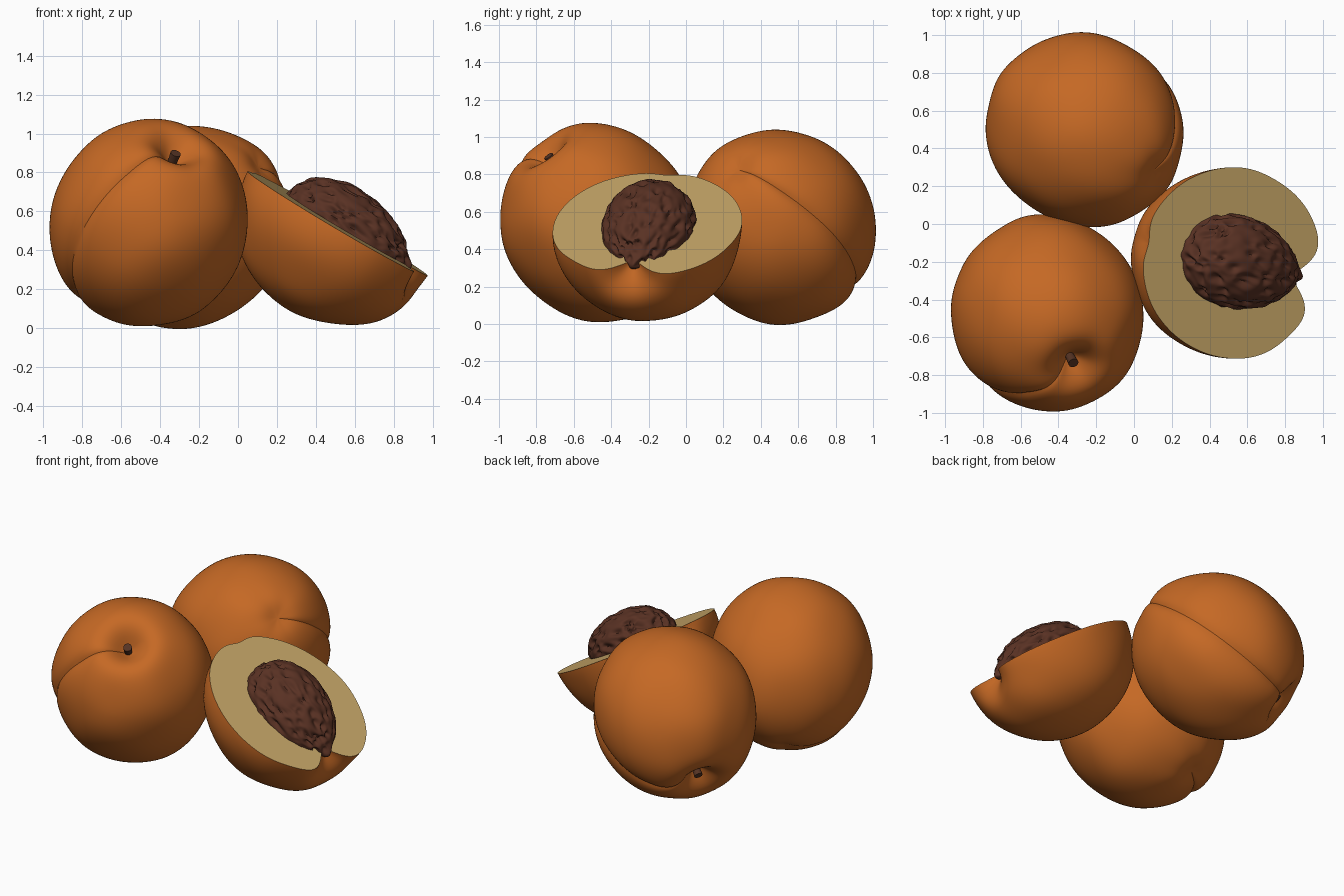
import bpy, bmesh, math
from mathutils import Vector, Matrix, noise

if "Cube" in bpy.data.objects:
    bpy.data.objects.remove(bpy.data.objects["Cube"])


def material(name, rgb):
    m = bpy.data.materials.new(name)
    m.diffuse_color = (*rgb, 1)
    m.use_nodes = True
    m.node_tree.nodes["Principled BSDF"].inputs["Base Color"].default_value = m.diffuse_color
    return m


SKIN = material("orange skin", (0.56, 0.14, 0.018))
FLESH = material("cream flesh", (0.58, 0.39, 0.14))
STONE = material("brown stone", (0.10, 0.031, 0.017))
STALK = material("dark stalk", (0.09, 0.033, 0.017))


def frame(centre, axis, side):
    # local z = stalk axis, local x = seam side
    z = Vector(axis).normalized()
    x = Vector(side)
    x = (x - z * x.dot(z)).normalized()
    y = z.cross(x)
    m = Matrix((x, y, z)).transposed().to_4x4()
    m.translation = Vector(centre)
    return m


def finish(name, bm, matrix, mats, angle=40):
    me = bpy.data.meshes.new(name)
    bm.to_mesh(me)
    bm.free()
    me.transform(matrix)
    ob = bpy.data.objects.new(name, me)
    bpy.context.collection.objects.link(ob)
    for m in mats:
        me.materials.append(m)
    bpy.ops.object.select_all(action='DESELECT')
    ob.select_set(True)
    bpy.context.view_layer.objects.active = ob
    bpy.ops.object.shade_smooth_by_angle(angle=math.radians(angle))
    return ob


def fruit_mesh(seed):
    # egg-round body with stalk hollow, tip dimple, seam and soft lumps
    bm = bmesh.new()
    bmesh.ops.create_uvsphere(bm, u_segments=128, v_segments=80, radius=1)
    for v in bm.verts:
        d = v.co.normalized()
        t = math.acos(max(-1, min(1, d.z)))
        phi = math.atan2(d.y, d.x)
        s = math.sin(t)
        k = 1 - 0.29 * math.exp(-(t / 0.25) ** 2)
        k -= 0.05 * math.exp(-((math.pi - t) / 0.17) ** 2)
        k -= 0.055 * math.exp(-abs(phi) / 0.12) * min(1, s * 1.6)
        k += 0.006 * s * math.cos(6 * phi + seed)
        k += 0.02 * noise.noise(d * 1.8 + Vector((seed, 0, 0)))
        v.co = Vector((d.x * 0.505, d.y * 0.505, d.z * 0.55)) * k
    return bm


def stalk(name, matrix):
    bm = bmesh.new()
    bmesh.ops.create_cone(bm, cap_ends=True, segments=16, radius1=0.02,
                          radius2=0.027, depth=0.13,
                          matrix=Matrix.Translation((0, 0, 0.40)))
    finish(name, bm, matrix, [STALK])


# two whole fruits
for label, centre, axis, seam, seed in (
        ("front", (-0.46, -0.475, 0.54), (0.30, -0.56, 0.77), (-0.75, -0.64, -0.18), 1.3),
        ("back", (-0.26, 0.50, 0.52), (-0.69, 0.42, -0.58), (0.65, 0.72, -0.23), 4.7)):
    m = frame(centre, axis, seam)
    finish(label + "_fruit", fruit_mesh(seed), m, [SKIN])
    stalk(label + "_stalk", m)

# halved fruit: cut along the stalk axis and capped with flesh
half = frame((0.52, -0.205, 0.53), (0.85, -0.2, -0.51), (0.51, -0.05, 0.86))
bm = fruit_mesh(2.2)
cut = bmesh.ops.bisect_plane(bm, geom=bm.verts[:] + bm.edges[:] + bm.faces[:],
                             plane_co=(0.001, 0, 0), plane_no=(1, 0, 0),
                             clear_outer=True)
rim = [e for e in bm.edges if e.is_boundary]
cap = bmesh.ops.contextual_create(bm, geom=rim)["faces"]
for f in cap:
    f.material_index = 1
    f.normal_update()
    if f.normal.x < 0:
        f.normal_flip()
finish("half_fruit", bm, half, [SKIN, FLESH])

# stone: pointed oval pitted with long hollows
bm = bmesh.new()
bmesh.ops.create_uvsphere(bm, u_segments=160, v_segments=110, radius=1)
for v in bm.verts:
    d = v.co.normalized()
    t = math.acos(max(-1, min(1, d.z)))
    p = Vector((d.x * 4.6, d.y * 4.6, d.z * 3.4))
    p += 0.5 * noise.noise_vector(d * 2.5)
    near = noise.voronoi(p)[0]
    k = 1.04 - 0.13 * math.exp(-(near[0] / 0.36) ** 2)
    k += 0.03 * noise.noise(d * 5)
    taper = 1 - 0.10 * d.z
    v.co = Vector((d.x * 0.205 * taper, d.y * 0.24 * taper, d.z * 0.34)) * k
    v.co.z += 0.045 * math.exp(-(t / 0.22) ** 2)
stone_frame = half.copy()
stone_frame.translation = Vector((0.555, -0.205, 0.51))
finish("stone", bm, stone_frame, [STONE], 60)
